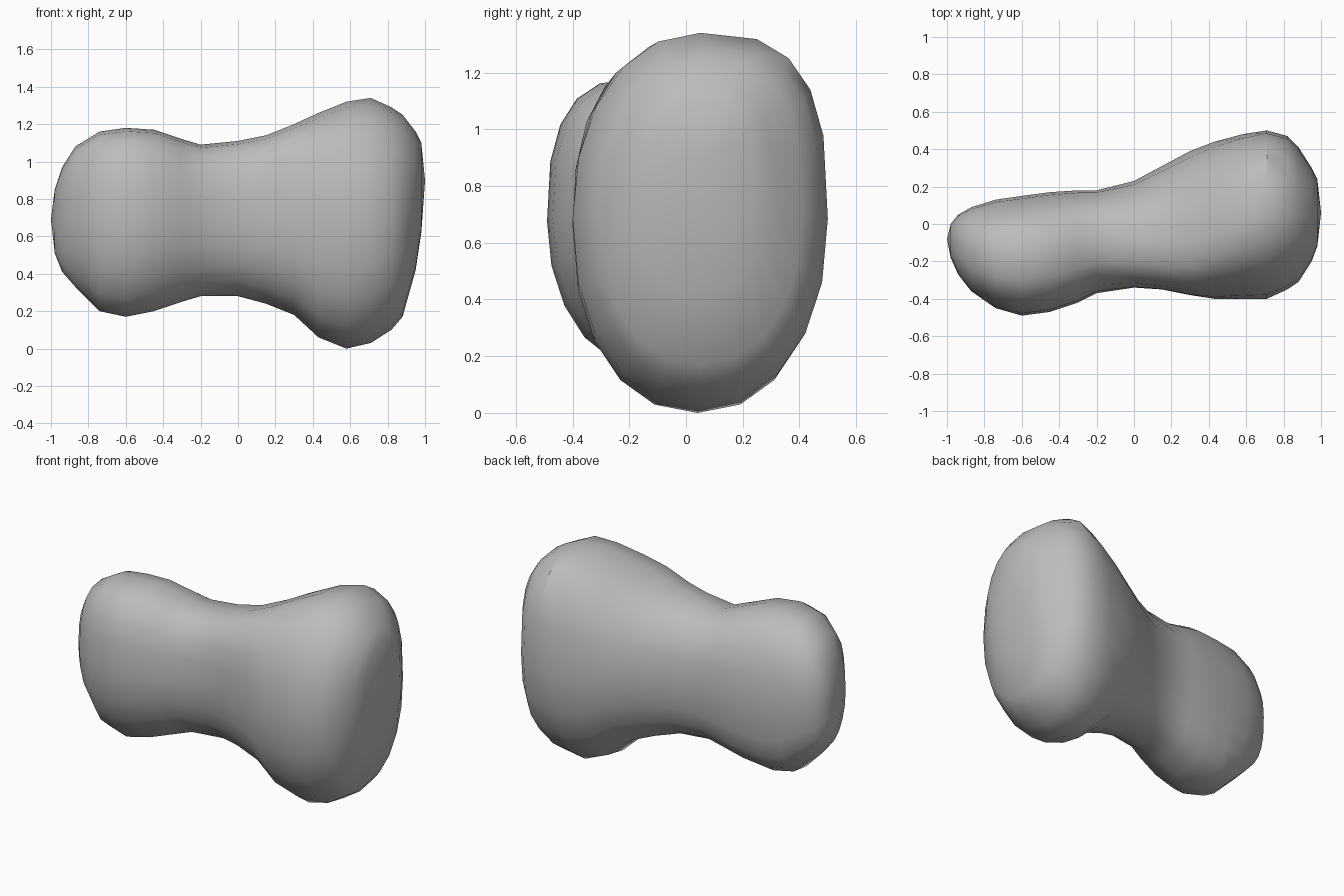
import bpy
import bmesh
from math import cos, sin, pi, radians, copysign

cube = bpy.data.objects.get("Cube")
if cube:
    bpy.data.objects.remove(cube, do_unlink=True)

# Plain bone grey
grey = bpy.data.materials.new("bone_grey")
grey.use_nodes = True
colour = (0.5, 0.5, 0.5, 1)
grey.diffuse_color = colour
grey.node_tree.nodes["Principled BSDF"].inputs["Base Color"].default_value = colour

# Cross-sections along the bone: x, bottom, top, front, back
SECTIONS = [
    (-0.98, 0.51, 0.85, -0.18, 0.0),
    (-0.94, 0.41, 0.97, -0.27, 0.05),
    (-0.87, 0.33, 1.08, -0.36, 0.09),
    (-0.74, 0.2, 1.16, -0.45, 0.13),
    (-0.6, 0.17, 1.18, -0.49, 0.15),
    (-0.45, 0.2, 1.17, -0.47, 0.17),
    (-0.3, 0.25, 1.12, -0.42, 0.18),
    (-0.2, 0.28, 1.09, -0.37, 0.18),
    (0, 0.28, 1.11, -0.34, 0.23),
    (0.15, 0.24, 1.14, -0.35, 0.31),
    (0.3, 0.18, 1.2, -0.38, 0.39),
    (0.43, 0.06, 1.26, -0.4, 0.44),
    (0.58, 0, 1.32, -0.4, 0.48),
    (0.71, 0.03, 1.34, -0.4, 0.5),
    (0.82, 0.1, 1.29, -0.35, 0.47),
    (0.88, 0.17, 1.25, -0.31, 0.41),
    (0.95, 0.42, 1.16, -0.2, 0.3),
    (0.98, 0.62, 1.1, -0.12, 0.24),
]
SIDES = 20

# Squareness of each corner at the small and the large head
CORNERS = {
    ("back", "top"): (2.2, 2.9),
    ("front", "top"): (2.7, 2.1),
    ("front", "bottom"): (2.0, 2.2),
    ("back", "bottom"): (2.9, 2.2),
}


def rounded(value, power):
    return copysign(abs(value) ** (2 / power), value)


def section_ring(bm, x, bottom, top, front, back):
    """One oval ring with its own corners, its crest leaning along the shaft."""
    blend = min(1, max(0, x + 0.5))
    lean = -0.12 * max(0, 1 - abs(x - 0.25) / 0.45)
    ring = []
    for i in range(SIDES):
        angle = 2 * pi * i / SIDES
        c, s = cos(angle), sin(angle)
        small, large = CORNERS["back" if c > 0 else "front", "top" if s > 0 else "bottom"]
        power = small + (large - small) * blend
        c, s = rounded(c, power), rounded(s, power)
        y = (front + back) / 2 + c * (back - front) / 2
        y += lean * max(0, s) ** 2
        z = (bottom + top) / 2 + s * (top - bottom) / 2
        ring.append(bm.verts.new((x, y, z)))
    return ring


def cap(bm, ring, tip):
    centre = bm.verts.new(tip)
    for i in range(SIDES):
        bm.faces.new((ring[i], ring[(i + 1) % SIDES], centre))


# Bone: loft the rings and close both heads
bm = bmesh.new()
rings = [section_ring(bm, *section) for section in SECTIONS]
for a, b in zip(rings, rings[1:]):
    for i in range(SIDES):
        j = (i + 1) % SIDES
        bm.faces.new((a[i], a[j], b[j], b[i]))
cap(bm, rings[0], (-1, -0.08, 0.69))
cap(bm, rings[-1], (1, 0.06, 0.9))
bmesh.ops.recalc_face_normals(bm, faces=bm.faces)

mesh = bpy.data.meshes.new("toe_bone")
bm.to_mesh(mesh)
bm.free()
mesh.materials.append(grey)
bone = bpy.data.objects.new("toe_bone", mesh)
bpy.context.collection.objects.link(bone)

# Smooth body with the hard rims kept
bpy.ops.object.select_all(action="DESELECT")
bone.select_set(True)
bpy.context.view_layer.objects.active = bone
bpy.ops.object.shade_smooth_by_angle(angle=radians(35))
